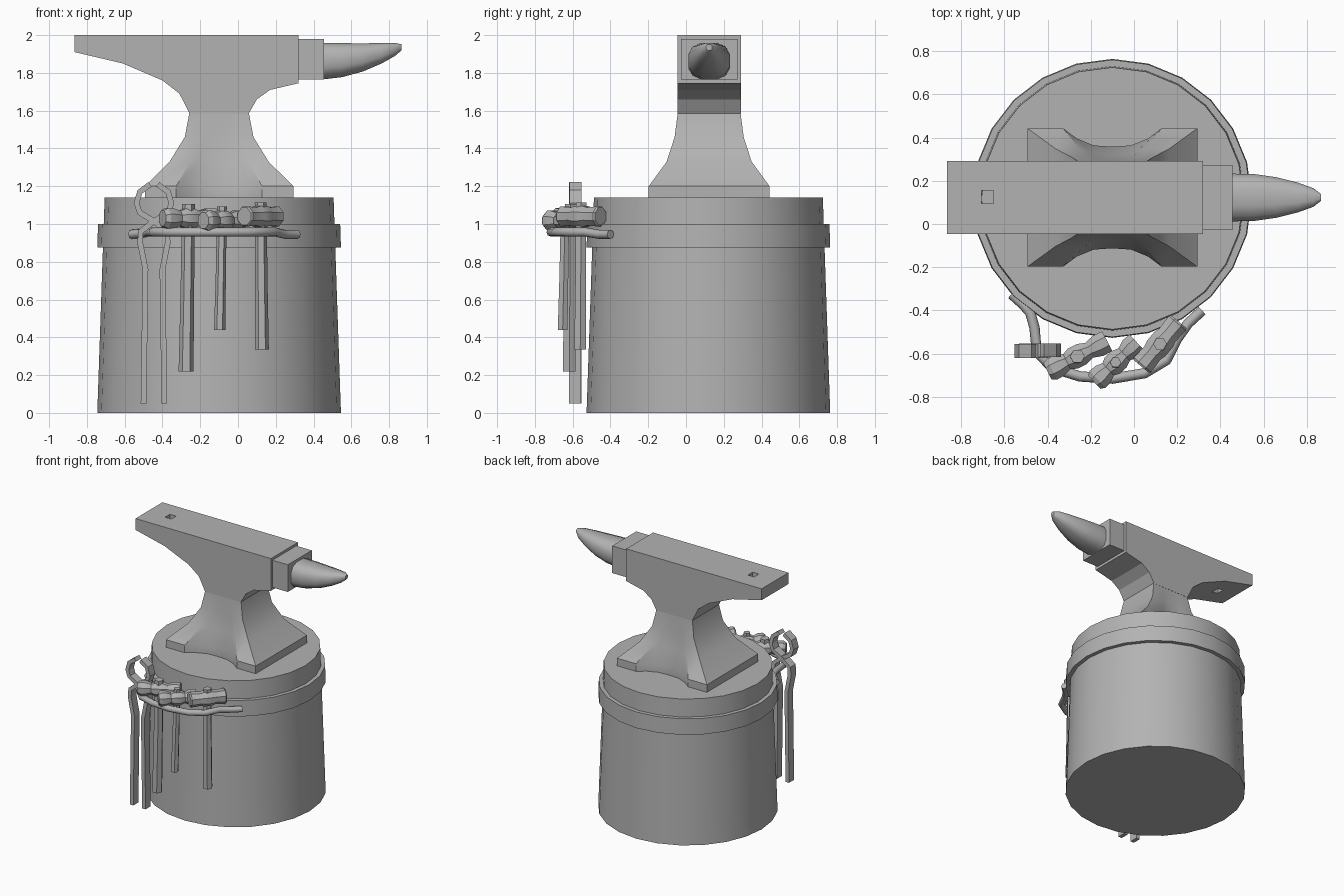
import bpy, bmesh, math
from mathutils import Vector

if "Cube" in bpy.data.objects:
    bpy.data.objects.remove(bpy.data.objects["Cube"])

grey = bpy.data.materials.new("plain_grey")
grey.diffuse_color = (0.45, 0.45, 0.45, 1)
grey.use_nodes = True
grey.node_tree.nodes["Principled BSDF"].inputs["Base Color"].default_value = grey.diffuse_color
YC = 0.1225          # centre line of stump and anvil in y
XC = -0.10           # centre line in x


def loft(name, rings, smooth=35, loop=False):
    """Skin a list of equal-length point rings, capped unless looped."""
    bm = bmesh.new()
    vs = [[bm.verts.new(p) for p in r] for r in rings]
    n = len(rings[0])
    pairs = list(zip(vs, vs[1:])) + ([(vs[-1], vs[0])] if loop else [])
    for a, b in pairs:
        for i in range(n):
            j = (i + 1) % n
            bm.faces.new((a[i], a[j], b[j], b[i]))
    if not loop:
        bm.faces.new(vs[0])
        bm.faces.new(vs[-1])
    bmesh.ops.recalc_face_normals(bm, faces=bm.faces)
    me = bpy.data.meshes.new(name)
    bm.to_mesh(me)
    bm.free()
    me.materials.append(grey)
    ob = bpy.data.objects.new(name, me)
    bpy.context.collection.objects.link(ob)
    bpy.ops.object.select_all(action='DESELECT')
    ob.select_set(True)
    bpy.context.view_layer.objects.active = ob
    if smooth:
        bpy.ops.object.shade_smooth_by_angle(angle=math.radians(smooth))
    return ob


def circle(x, y, z, r, n=24):
    return [(x + r * math.cos(math.tau * i / n), y + r * math.sin(math.tau * i / n), z)
            for i in range(n)]


def box(name, lo, hi):
    (a, b, c), (d, e, f) = lo, hi
    return loft(name, [[(a, b, z), (d, b, z), (d, e, z), (a, e, z)] for z in (c, f)], 0)


def tube(name, pts, r, n=8):
    """Round bar along a path of (x, y, z) points."""
    pts = [Vector(p) for p in pts]
    rings = []
    for i, p in enumerate(pts):
        t = (pts[min(i + 1, len(pts) - 1)] - pts[max(i - 1, 0)]).normalized()
        side = t.cross(Vector((0, 0, 1))).normalized()
        up = side.cross(t)
        rings.append([p + r * (side * math.cos(math.tau * k / n) + up * math.sin(math.tau * k / n))
                      for k in range(n)])
    return loft(name, rings, 50)


# Wooden stump and its hoop
loft("stump", [circle(XC, YC - .004, 0, .645), circle(XC, YC - .004, 1.14, .606)])
loft("hoop", [circle(XC, YC - .004, z, r) for z, r in
              ((.875, .60), (.875, .645), (1.0, .641), (1.0, .59))], 35, loop=True)


# Anvil foot: flared sections with an arched recess on both long sides
def foot_ring(z, hx, hy, arch):
    f = [(-1, 0), (-.58, 0), (-.42, .55), (-.22, .93), (0, 1), (.22, .93), (.42, .55), (.58, 0), (1, 0)]
    front = [(XC + u * hx, YC - hy + d * arch, z) for u, d in f]
    back = [(XC + u * hx, YC + hy - d * arch, z) for u, d in reversed(f)]
    return front + back


loft("anvil_foot", [foot_ring(*s) for s in (
    (1.14, .393, .32, .085), (1.20, .393, .32, .085), (1.33, .262, .225, .025),
    (1.46, .182, .183, .004), (1.59, .157, .166, 0))], 30)

# Anvil body: side profile extruded across its width
profile = [(-.865, 2), (-.865, 1.91), (-.61, 1.85), (-.40, 1.76), (-.31, 1.69), (-.257, 1.585),
           (.057, 1.585), (.10, 1.66), (.17, 1.71), (.32, 1.745), (.32, 2)]
body = loft("anvil_body", [[(x, YC + s * .168, z) for x, z in profile] for s in (-1, 1)], 20)

# Square hole through the heel
cutter = box("hole_cutter", (-.705, .095, 1.7), (-.65, .155, 2.1))
cutter.hide_render = True
bpy.context.view_layer.objects.active = body
mod = body.modifiers.new("hole", 'BOOLEAN')
mod.operation = 'DIFFERENCE'
mod.solver = 'EXACT'
mod.object = cutter
bpy.ops.object.modifier_apply(modifier=mod.name)
bpy.data.objects.remove(cutter, do_unlink=True)

# Step block and tapered horn
box("anvil_step", (.31, -.027, 1.765), (.455, .272, 1.98))


def horn_ring(x, hw, lo, hi, n=12):
    pts = []
    for k in range(n):
        a = math.tau * (k + .5) / n
        c, s = math.cos(a), math.sin(a)
        pts.append((x, YC + hw * math.copysign(abs(c) ** .75, c),
                    (lo + hi) / 2 + (hi - lo) / 2 * math.copysign(abs(s) ** .75, s)))
    return pts


loft("anvil_horn", [horn_ring(*s) for s in (
    (.45, .113, 1.763, 1.962), (.55, .112, 1.775, 1.96), (.66, .096, 1.805, 1.958),
    (.76, .070, 1.848, 1.96), (.83, .044, 1.888, 1.96), (.865, .016, 1.918, 1.952))], 45)

# Bent tool rail fixed to the hoop
tube("tool_rail", [(.315, -.40, .945), (.25, -.46, .945), (.20, -.53, .957), (.15, -.63, .957),
                   (.05, -.69, .957), (-.10, -.715, .957), (-.25, -.705, .957), (-.38, -.665, .957),
                   (-.45, -.59, .957), (-.46, -.48, .957), (-.48, -.41, .957), (-.515, -.37, .95),
                   (-.565, -.325, .945)], .024)


# Hammers hanging from the rail
def hammer(name, x, y, zc, angle, length, bottom, bx, by, r_handle, shape):
    d = Vector((math.cos(angle), math.sin(angle), 0))
    side = Vector((-d.y, d.x, 0))
    rings = []
    for t, r in shape:
        c = Vector((x, y, zc)) + d * (t * length / 2)
        rings.append([c + r * (side * math.cos(math.tau * (k + .5) / 8)
                               + Vector((0, 0, 1)) * math.sin(math.tau * (k + .5) / 8))
                      for k in range(8)])
    loft(name + "_head", rings, 30)
    mid = (zc + bottom) / 2
    loft(name + "_handle", [circle(bx, by, bottom, r_handle * 1.1, 6),
                            circle((x + bx) / 2, (y + by) / 2, mid, r_handle, 6),
                            circle(x, y, zc + .075, r_handle * .95, 6)], 50)


waisted = [(-1, .045), (-.85, .058), (-.6, .056), (-.35, .042), (-.15, .056),
           (.15, .056), (.4, .042), (.7, .057), (1, .055)]
sledge = [(-1, .05), (-.93, .057), (-.4, .052), (-.2, .06), (.2, .06), (.4, .052), (.93, .057), (1, .05)]
hammer("left_hammer", -.262, -.612, 1.03, math.radians(27), .31, .22, -.275, -.618, .036, waisted)
hammer("middle_hammer", -.085, -.64, 1.018, math.radians(43), .27, .44, -.097, -.653, .027, waisted)
hammer("right_hammer", .12, -.555, 1.04, math.radians(50), .27, .335, .127, -.56, .033, sledge)


# Tongs: two flat bars crossing at a pivot, with round jaws
def flat_bar(name, pts, y, hy, r=.015):
    pts = [Vector((x, 0, z)) for x, z in pts]
    rings = []
    for i, p in enumerate(pts):
        t = (pts[min(i + 1, len(pts) - 1)] - pts[max(i - 1, 0)]).normalized()
        n = Vector((t.z, 0, -t.x)) * r
        rings.append([p + n * a + Vector((0, y + b * hy, 0))
                      for a, b in ((-1, -1), (1, -1), (1, 1), (-1, 1))])
    loft(name, rings, 0)


arm = [(-.055, .05), (-.045, .76), (-.073, .90), (-.07, .96), (0, 1.015),
       (.075, 1.06), (.092, 1.11), (.075, 1.17), (.02, 1.21)]
for label, s in (("left", 1), ("right", -1)):
    flat_bar("tongs_" + label + "_arm", [(-.445 + s * x, z) for x, z in arm], -.586 + s * .002, .032)
